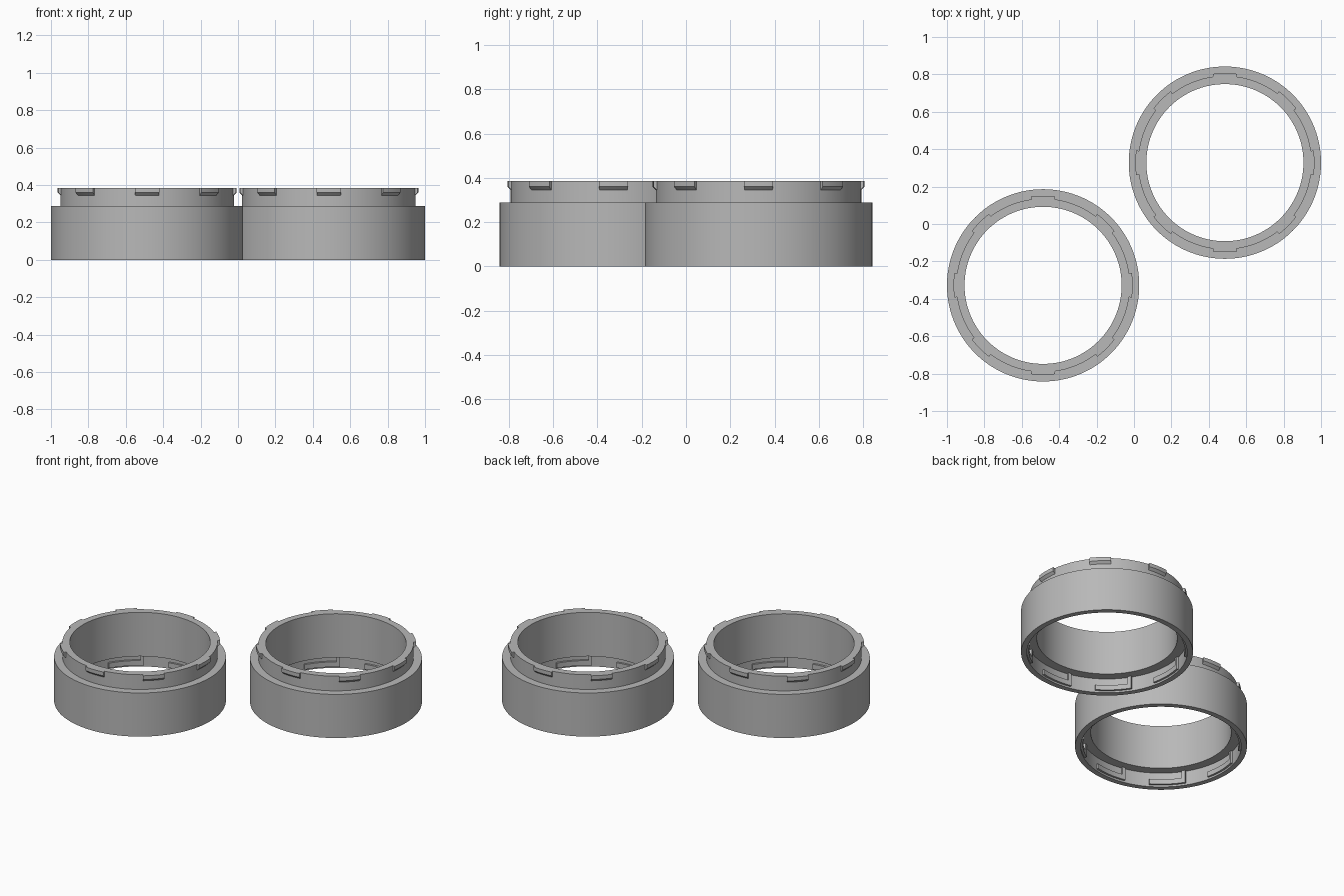
import bpy, bmesh
from math import radians, cos, sin

if "Cube" in bpy.data.objects:
    bpy.data.objects.remove(bpy.data.objects["Cube"])

R_OUT, R_BORE = 0.514, 0.42       # body and through hole
R_COLLAR, R_TAB = 0.464, 0.479    # top collar and its locking tabs
R_SOCKET, R_RIDGE = 0.480, 0.467  # bottom socket and its locking ridges
H_BODY, H_TOP, H_SOCKET = 0.288, 0.385, 0.095

grey = bpy.data.materials.new("plain grey")
grey.diffuse_color = (0.48, 0.48, 0.48, 1)
grey.use_nodes = True
grey.node_tree.nodes["Principled BSDF"].inputs["Base Color"].default_value = grey.diffuse_color


def revolve(name, profile, start=0, sweep=360, steps=144):
    """Sweep a closed (radius, z) profile around z; partial sweeps are capped."""
    full = sweep == 360
    bm = bmesh.new()
    rows = []
    for i in range(steps if full else steps + 1):
        a = radians(start + sweep * i / steps)
        rows.append([bm.verts.new((r * cos(a), r * sin(a), z)) for r, z in profile])
    n = len(profile)
    for i in range(steps):
        p, q = rows[i], rows[(i + 1) % len(rows)]
        for k in range(n):
            m = (k + 1) % n
            bm.faces.new((p[k], q[k], q[m], p[m]))
    if not full:
        bm.faces.new(rows[0])
        bm.faces.new(rows[-1])
    bmesh.ops.recalc_face_normals(bm, faces=bm.faces[:])
    mesh = bpy.data.meshes.new(name)
    bm.to_mesh(mesh)
    bm.free()
    mesh.materials.append(grey)
    ob = bpy.data.objects.new(name, mesh)
    bpy.context.collection.objects.link(ob)
    return ob


def box_profile(r0, r1, z0, z1):
    return [(r0, z0), (r1, z0), (r1, z1), (r0, z1)]


# Ring body: socket below, stepped collar above
ring = revolve("lower_left_ring", [
    (R_SOCKET, 0), (R_OUT, 0), (R_OUT, H_BODY), (R_COLLAR, H_BODY),
    (R_COLLAR, H_TOP), (R_BORE, H_TOP), (R_BORE, H_SOCKET), (R_SOCKET, H_SOCKET)])

# Eight tabs on the collar, eight L-shaped ridges in the socket
tab = [(R_COLLAR - 0.01, 0.345), (R_COLLAR, 0.345), (R_TAB, 0.36),
       (R_TAB, H_TOP), (R_COLLAR - 0.01, H_TOP)]
ridge = box_profile(R_RIDGE, R_SOCKET + 0.01, 0.012, 0.045)
stop = box_profile(R_RIDGE, R_SOCKET + 0.01, 0.03, H_SOCKET + 0.01)
parts = []
for i in range(8):
    a = 45 * i
    parts.append(revolve("tab", tab, a - 7.8, 15.6, 6))
    parts.append(revolve("ridge", ridge, a + 32, 26.6, 10))
    parts.append(revolve("stop", stop, a + 32, 2.6, 1))

# Fuse everything into one clean solid
bpy.context.view_layer.objects.active = ring
for part in parts:
    mod = ring.modifiers.new("fuse", 'BOOLEAN')
    mod.operation, mod.solver, mod.object = 'UNION', 'EXACT', part
    bpy.ops.object.modifier_apply(modifier=mod.name)
    bpy.data.objects.remove(part)

bpy.ops.object.select_all(action='DESELECT')
ring.select_set(True)
bpy.ops.object.shade_smooth_by_angle(angle=radians(25))

# Second identical ring
twin = ring.copy()
twin.name = "upper_right_ring"
bpy.context.collection.objects.link(twin)
ring.location = (-0.486, -0.328, 0)
twin.location = (0.486, 0.328, 0)
